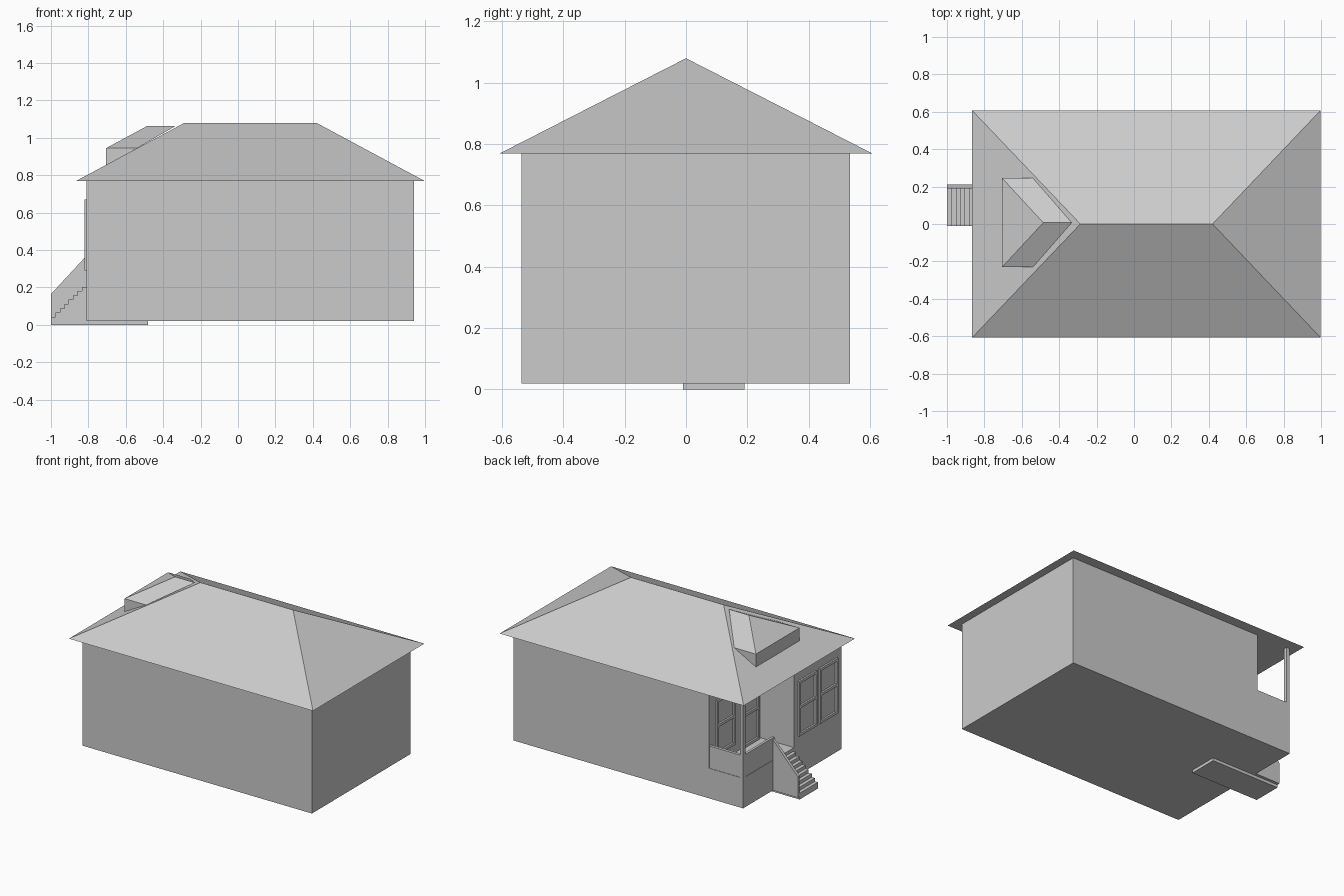
import bpy, bmesh

if "Cube" in bpy.data.objects:
    bpy.data.objects.remove(bpy.data.objects["Cube"])


def mesh(name, verts, faces):
    me = bpy.data.meshes.new(name)
    me.from_pydata(verts, [], faces)
    bm = bmesh.new()
    bm.from_mesh(me)
    bmesh.ops.recalc_face_normals(bm, faces=bm.faces)
    bm.to_mesh(me)
    bm.free()
    ob = bpy.data.objects.new(name, me)
    bpy.context.scene.collection.objects.link(ob)
    return ob


def prism_y(name, profile, y0, y1):
    """Extrude an (x, z) outline between two y positions."""
    n = len(profile)
    verts = [(x, y, z) for y in (y0, y1) for x, z in profile]
    faces = [tuple(range(n)), tuple(range(n, 2 * n))]
    faces += [(i, (i + 1) % n, n + (i + 1) % n, n + i) for i in range(n)]
    return mesh(name, verts, faces)


def box(name, x0, x1, y0, y1, z0, z1):
    return prism_y(name, [(x0, z0), (x1, z0), (x1, z1), (x0, z1)], y0, y1)


X0, X1, Y0, Y1 = -0.81, 0.94, -0.537, 0.535
BASE, FLOOR, EAVE, RIDGE = 0.02, 0.227, 0.77, 1.08
PORCH_X, PORCH_Y = -0.55, -0.02

# House body with the corner porch cut out
body = box("house_walls", X0, X1, Y0, Y1, BASE, EAVE)
cutter = box("porch_cutter", -1.1, PORCH_X, PORCH_Y, 0.8, FLOOR, 1.0)
cutter.hide_render = True
mod = body.modifiers.new("porch", 'BOOLEAN')
mod.operation, mod.solver, mod.object = 'DIFFERENCE', 'EXACT', cutter
bpy.context.view_layer.objects.active = body
bpy.ops.object.modifier_apply(modifier=mod.name)
bpy.data.objects.remove(cutter)

# Hipped main roof
mesh("main_roof",
     [(-0.865, -0.607, EAVE), (0.997, -0.607, EAVE), (0.997, 0.607, EAVE), (-0.865, 0.607, EAVE),
      (-0.287, 0, RIDGE), (0.42, 0, RIDGE)],
     [(0, 1, 2, 3), (0, 1, 5, 4), (1, 2, 5), (2, 3, 4, 5), (3, 0, 4)])

# Small hipped dormer on the left slope
mesh("dormer",
     [(-0.705, -0.23, 0.945), (-0.54, -0.23, 0.945), (-0.54, 0.245, 0.945), (-0.705, 0.245, 0.945),
      (-0.485, 0.007, 1.064), (-0.333, 0.007, 1.064),
      (-0.705, -0.23, 0.853), (-0.705, 0.245, 0.853)],
     [(0, 1, 5, 4), (2, 3, 4, 5), (3, 0, 4), (0, 3, 7, 6), (0, 6, 1), (3, 2, 7)])

# Porch parapet walls and corner post
T = 0.02
box("parapet_back", X0 + T, PORCH_X, Y1 - T - 0.003, Y1 - 0.003, FLOOR, 0.38)
box("parapet_left", X0 + 0.003, X0 + T, 0.19, Y1 - 0.003, FLOOR, 0.38)
box("porch_post", X0, X0 + 0.025, Y1 - 0.025, Y1, FLOOR, EAVE)

# Entrance stairs, their ground slab and the sloped side wall
STEPS = 8
run, rise = (X0 + 1.0) / STEPS, (FLOOR - BASE) / (STEPS + 1)
outline = [(X0, BASE), (-1.0, BASE)]
for i in range(STEPS):
    z = BASE + rise * (i + 1)
    outline += [(-1.0 + run * i, z), (-1.0 + run * (i + 1), z)]
prism_y("stairs", outline, -0.01, 0.19)
box("stair_slab", -1.0, -0.48, -0.01, 0.19, 0.0, BASE)
prism_y("stair_side_wall", [(-1.0, BASE), (X0, BASE), (X0, 0.37), (-1.0, 0.165)], 0.19, 0.21)


def framed_opening(name, x, y0, y1, z0, z1, rails, w=0.018, d=0.012):
    """Raised frame bars on a wall facing -x."""
    for i, y in enumerate((y0, y1 - w)):
        box(f"{name}_stile_{i}", x - d, x, y, y + w, z0, z1)
    for i, z in enumerate([z0, z1 - w] + rails):
        box(f"{name}_rail_{i}", x - d, x, y0 + w, y1 - w, z, z + w)


# Windows on the left wall, window and door inside the porch
framed_opening("left_window_a", X0, -0.258, -0.063, 0.29, 0.67, [0.48])
framed_opening("left_window_b", X0, -0.487, -0.29, 0.29, 0.67, [0.48])
framed_opening("porch_window", PORCH_X, 0.26, 0.46, 0.29, 0.67, [0.48])
framed_opening("porch_door", PORCH_X, -0.005, 0.185, FLOOR, 0.67, [0.44])
